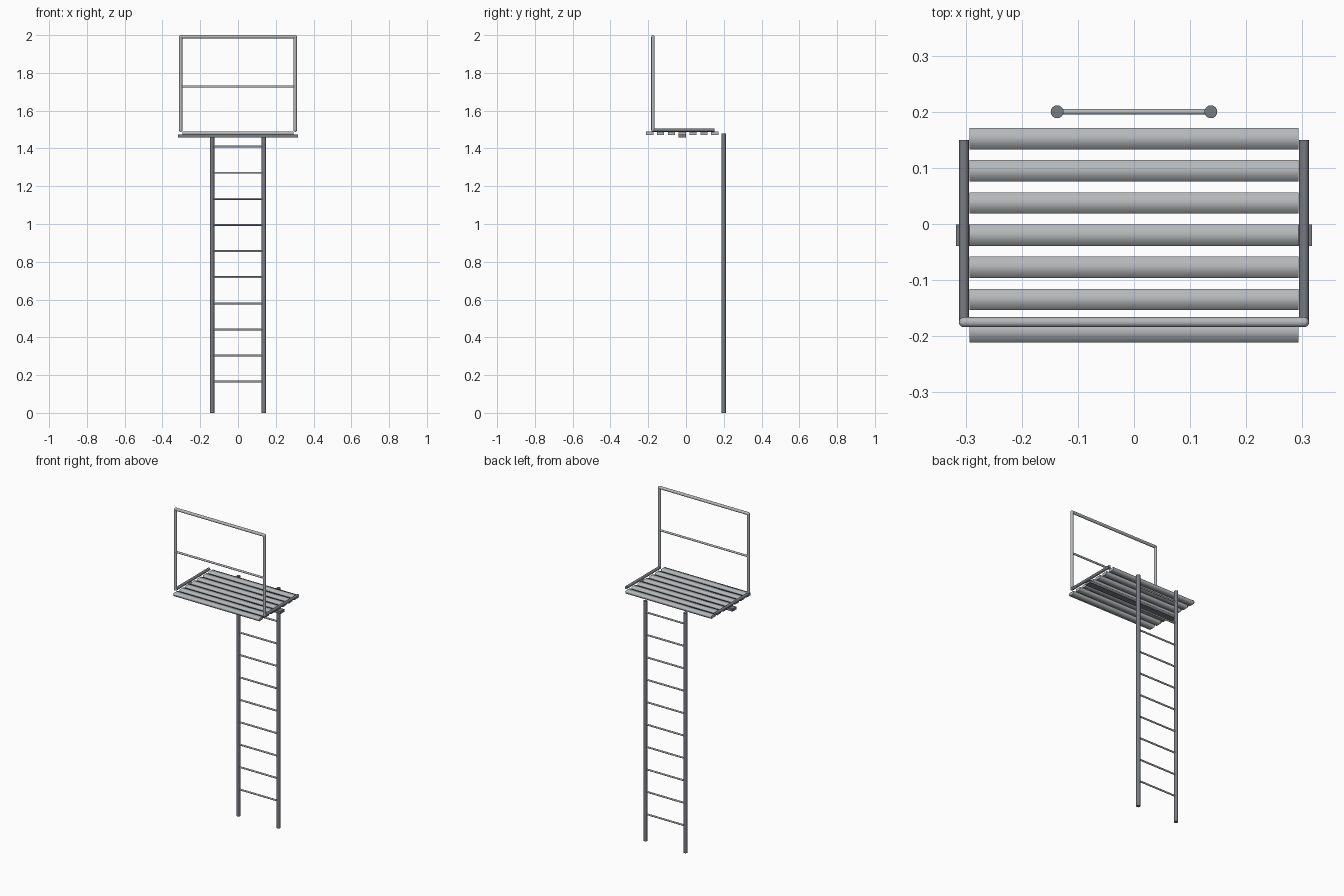
import bpy, math
from mathutils import Vector

old = bpy.data.objects.get("Cube")
if old:
    bpy.data.objects.remove(old, do_unlink=True)


def material(name, rgb):
    m = bpy.data.materials.new(name)
    m.use_nodes = True
    m.diffuse_color = (*rgb, 1)
    m.node_tree.nodes["Principled BSDF"].inputs["Base Color"].default_value = (*rgb, 1)
    return m


light_steel = material("light steel", (0.46, 0.48, 0.49))
dark_steel = material("dark steel", (0.19, 0.20, 0.225))


def tube(name, a, b, radius, mat):
    """Round bar between two points, with sharp end caps."""
    a, b = Vector(a), Vector(b)
    bpy.ops.mesh.primitive_cylinder_add(vertices=16, radius=radius,
                                        depth=(b - a).length, location=(a + b) / 2)
    o = bpy.context.object
    o.name = name
    o.rotation_euler = (b - a).to_track_quat('Z', 'Y').to_euler()
    o.data.materials.append(mat)
    bpy.ops.object.shade_smooth_by_angle(angle=math.radians(40))
    return o


def plank(name, size, location, mat, soft=False):
    """Flat board; soft boards shade smoothly across their long edges."""
    bpy.ops.mesh.primitive_cube_add(size=1, location=location)
    o = bpy.context.object
    o.name = name
    o.scale = size
    bpy.ops.object.transform_apply(location=False, rotation=False, scale=True)
    o.data.materials.append(mat)
    if soft:
        bpy.ops.object.shade_smooth()
        for e in o.data.edges:
            p, q = (o.data.vertices[i].co for i in e.vertices)
            e.use_edge_sharp = abs(p.x - q.x) < 0.001
    return o


def ball(name, location, radius, mat):
    bpy.ops.mesh.primitive_uv_sphere_add(segments=16, ring_count=8,
                                         radius=radius, location=location)
    o = bpy.context.object
    o.name = name
    o.data.materials.append(mat)
    bpy.ops.object.shade_smooth()


# Platform slats and the cross beam below them
for i in range(7):
    plank(f"platform_slat_{i + 1}", (0.586, 0.038, 0.017),
          (0, 0.152 - i * 0.0573, 1.480), light_steel, soft=True)
plank("cross_beam", (0.634, 0.039, 0.016), (0, -0.02, 1.465), dark_steel)

# Guard rail and side bars
rail_y, rail_x, low, high, r = -0.175, 0.303, 1.497, 1.991, 0.009
for side, s in (("left", 1), ("right", -1)):
    x = s * rail_x
    tube(f"{side}_side_bar", (x, rail_y, low), (x, 0.15, low), r, dark_steel)
    tube(f"{side}_upright", (x, rail_y, low), (x, rail_y, high), r, light_steel)
    ball(f"{side}_lower_elbow", (x, rail_y, low), r, light_steel)
    ball(f"{side}_upper_elbow", (x, rail_y, high), r, light_steel)
    # Ladder stile
    tube(f"{side}_ladder_stile", (s * 0.137, 0.2, 0), (s * 0.137, 0.2, 1.48),
         0.0115, dark_steel)
tube("top_rail", (-rail_x, rail_y, high), (rail_x, rail_y, high), r, light_steel)
tube("middle_rail", (-rail_x, rail_y, 1.728), (rail_x, rail_y, 1.728), 0.006, light_steel)

# Ladder rungs
for i in range(10):
    z = 0.165 + i * 0.1383
    tube(f"ladder_rung_{i + 1}", (-0.137, 0.2, z), (0.137, 0.2, z), 0.0052, light_steel)
